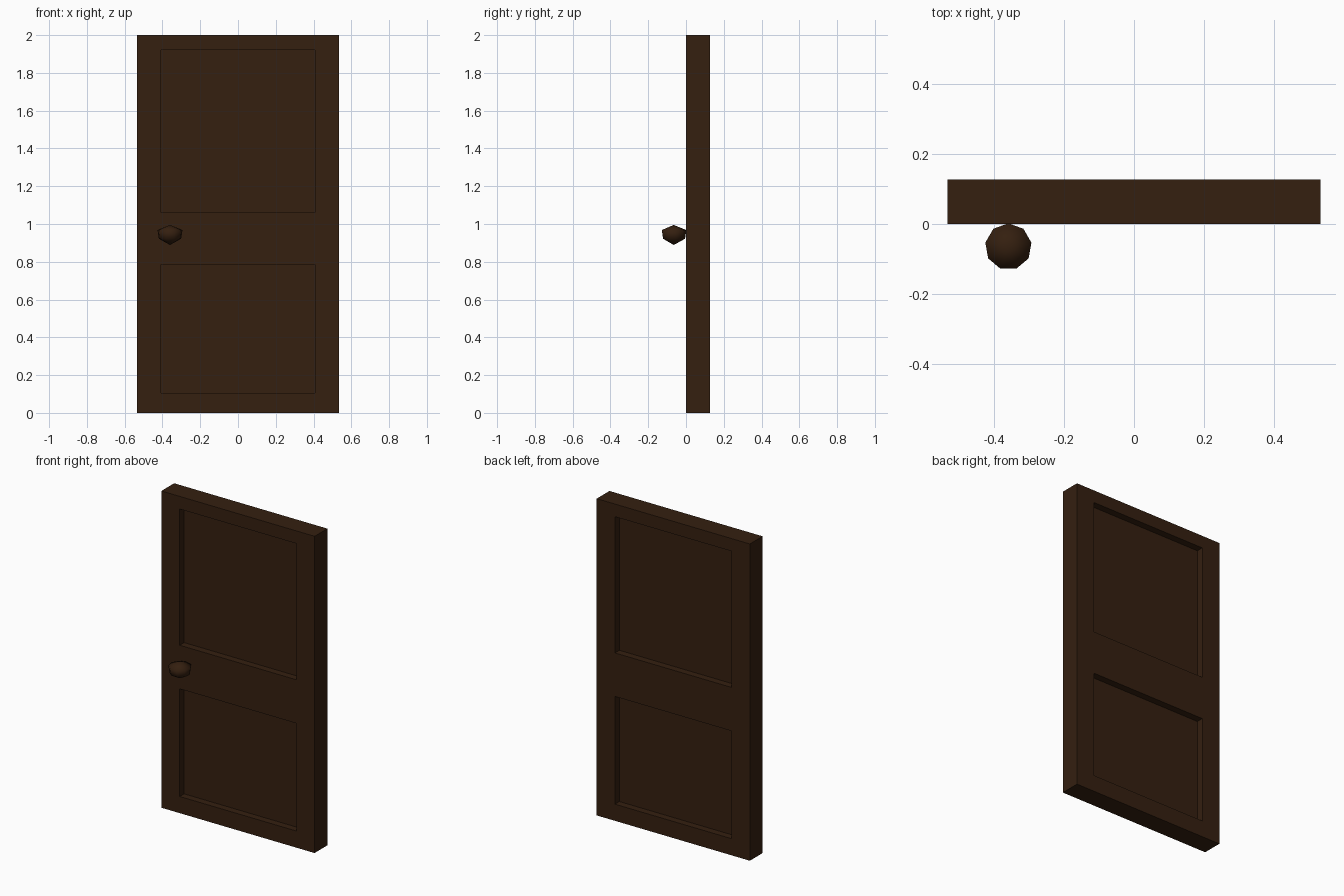
import bpy, bmesh
from math import cos, sin, pi

if "Cube" in bpy.data.objects:
    bpy.data.objects.remove(bpy.data.objects["Cube"])

wood = bpy.data.materials.new("dark_wood")
wood.diffuse_color = (0.035, 0.014, 0.005, 1)
wood.use_nodes = True
wood.node_tree.nodes["Principled BSDF"].inputs["Base Color"].default_value = wood.diffuse_color

W, T, H = 0.535, 0.127, 2.0          # half width, thickness, height
DEPTH = 0.044                        # panel recess depth


def finish(name, bm):
    bmesh.ops.recalc_face_normals(bm, faces=bm.faces)
    me = bpy.data.meshes.new(name)
    bm.to_mesh(me)
    bm.free()
    ob = bpy.data.objects.new(name, me)
    bpy.context.collection.objects.link(ob)
    me.materials.append(wood)
    return ob


def box(bm, x0, x1, y0, y1, z0, z1):
    g = bmesh.ops.create_cube(bm, size=1)
    for v in g["verts"]:
        v.co = (x0 if v.co.x < 0 else x1, y0 if v.co.y < 0 else y1, z0 if v.co.z < 0 else z1)


# door slab
bm = bmesh.new()
box(bm, -W, W, 0, T, 0, H)
door = finish("door", bm)

# recessed panels, upper and lower, on both faces
bm = bmesh.new()
for z0, z1 in ((0.105, 0.785), (1.06, 1.92)):
    for y0, y1 in ((-0.1, DEPTH), (T - DEPTH, T + 0.1)):
        box(bm, -0.407, 0.407, y0, y1, z0, z1)
cutter = finish("panel_cutter", bm)
cutter.hide_render = True
cutter.hide_set(True)
mod = door.modifiers.new("panels", "BOOLEAN")
mod.object = cutter
mod.operation = "DIFFERENCE"
mod.solver = "EXACT"

# nine-sided knob, pointed below and flatter on top
bm = bmesh.new()
N, cx, cy = 9, -0.36, -0.065
rings = []
for r, z in ((0.060, 0.922), (0.067, 0.968)):
    rings.append([bm.verts.new((cx + r * sin(2 * pi * i / N), cy + r * cos(2 * pi * i / N), z))
                  for i in range(N)])
low, top = bm.verts.new((cx, cy, 0.889)), bm.verts.new((cx, cy, 0.995))
for i in range(N):
    j = (i + 1) % N
    bm.faces.new((rings[0][i], rings[0][j], rings[1][j], rings[1][i]))
    bm.faces.new((rings[0][i], rings[0][j], low))
    bm.faces.new((rings[1][i], rings[1][j], top))
knob = finish("knob", bm)
for p in knob.data.polygons:
    p.use_smooth = True
